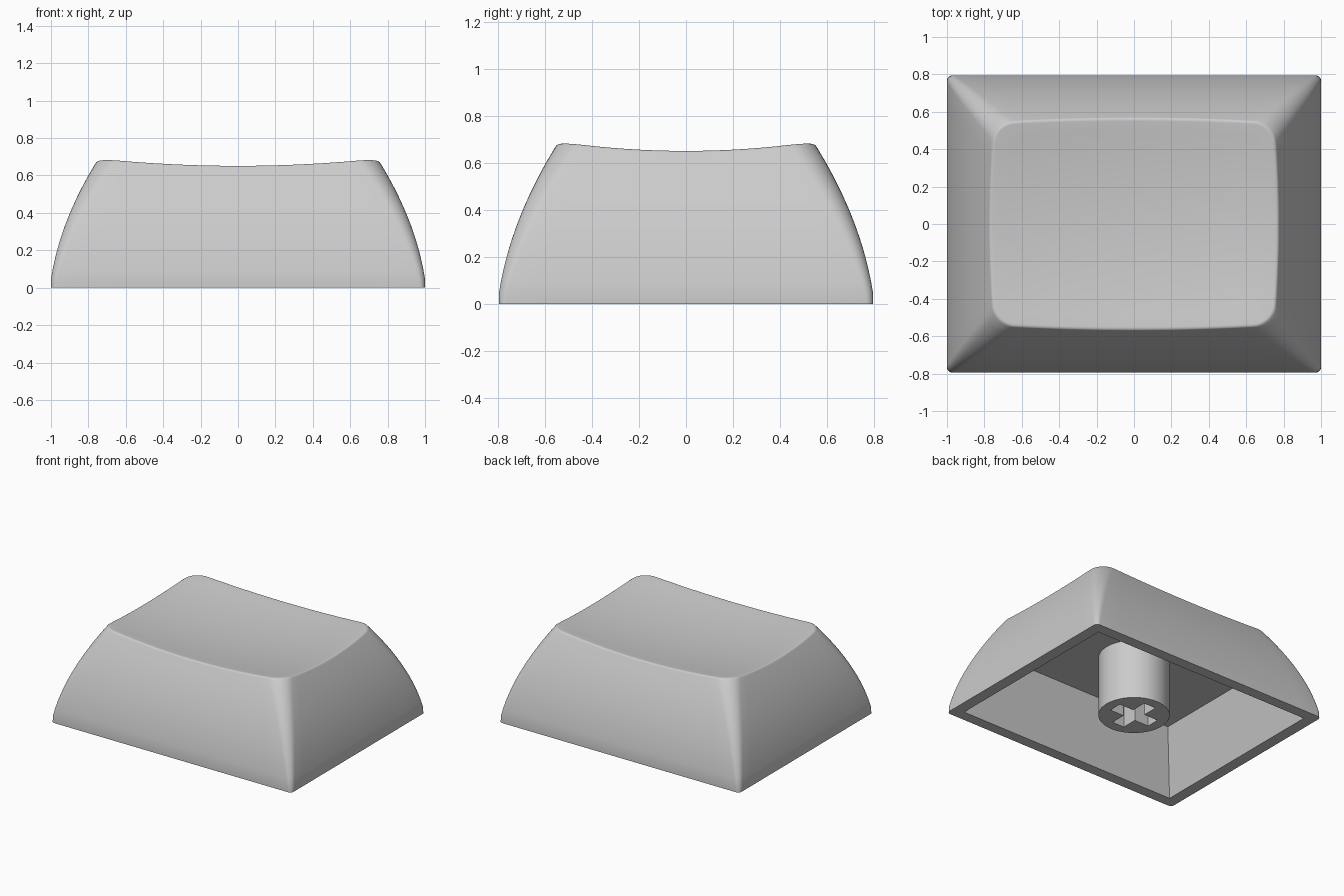
import bpy
import bmesh
from math import sin, cos, pi, radians

if "Cube" in bpy.data.objects:
    bpy.data.objects.remove(bpy.data.objects["Cube"], do_unlink=True)

grey = bpy.data.materials.new("grey plastic")
grey.use_nodes = True
grey.diffuse_color = (0.6, 0.6, 0.6, 1)
grey.node_tree.nodes["Principled BSDF"].inputs["Base Color"].default_value = (0.6, 0.6, 0.6, 1)

HALF_X, HALF_Y = 1.0, 0.795
FILLET = 0.025
CEILING = 0.45


def finish(bm, name):
    bmesh.ops.recalc_face_normals(bm, faces=bm.faces)
    mesh = bpy.data.meshes.new(name)
    bm.to_mesh(mesh)
    bm.free()
    mesh.materials.append(grey)
    obj = bpy.data.objects.new(name, mesh)
    bpy.context.collection.objects.link(obj)
    bpy.ops.object.select_all(action="DESELECT")
    obj.select_set(True)
    bpy.context.view_layer.objects.active = obj
    bpy.ops.object.shade_smooth_by_angle(angle=radians(35))


def loop_edges(bm, verts):
    edges = []
    for a, b in zip(verts, verts[1:] + verts[:1]):
        edges.append(bm.edges.get((a, b)) or bm.edges.new((a, b)))
    return edges


def bridge(bm, low, high):
    for i in range(len(low)):
        j = (i + 1) % len(low)
        bm.faces.new((low[i], low[j], high[j], high[i]))


def fill_between(bm, outer, inner):
    edges = loop_edges(bm, outer) + loop_edges(bm, inner)
    bmesh.ops.triangle_fill(bm, edges=edges, use_beauty=True)


# Stations round a rounded rectangle: side position and outward direction
stations = []
SIDE, ARC = 14, 8
corners = [(1, 1), (-1, 1), (-1, -1), (1, -1)]
for q, (cx, cy) in enumerate(corners):
    for i in range(ARC + 1):
        a = (q + i / ARC) * pi / 2
        stations.append((cx, cy, cos(a), sin(a)))
    nx, ny = corners[(q + 1) % 4]
    a = (q + 1) * pi / 2
    for i in range(1, SIDE):
        f = i / SIDE
        stations.append((cx + (nx - cx) * f, cy + (ny - cy) * f, cos(a), sin(a)))


def outline(station, z, offset=0):
    cx, cy, nx, ny = station
    h = max(z - 0.045, 0)
    inset = 0.155 * h + 0.37 * h * h + offset
    r = 0.03 + 0.12 * z - offset
    return (cx * (HALF_X - inset - r) + nx * r, cy * (HALF_Y - inset - r) + ny * r)


def dish(x, y):
    return 0.608 + 0.075 * x * x + 0.142 * y * y


rim = []
for s in stations:
    z = 0.65
    for _ in range(6):
        z = dish(*outline(s, z))
    rim.append(z)

# Cap shell: curved sides
bm = bmesh.new()
rings = []
LEVELS = 14
start = radians(33)
for level in range(LEVELS + 1):
    ring = []
    for s, top in zip(stations, rim):
        z = level / LEVELS * (top - FILLET * (1 - sin(start)))
        ring.append(bm.verts.new((*outline(s, z), z)))
    rings.append(ring)

# Rounded rim
for step in range(1, 6):
    a = start + (pi / 2 - start) * step / 5
    ring = []
    for s, top in zip(stations, rim):
        x, y = outline(s, top, FILLET * (0.543 - cos(a)))
        ring.append(bm.verts.new((x, y, dish(x, y) - FILLET * (1 - sin(a)))))
    rings.append(ring)

# Dished top
edge = [v.co.copy() for v in rings[-1]]
for step in range(1, 10):
    k = 1 - step / 10
    rings.append([bm.verts.new((c.x * k, c.y * k, dish(c.x * k, c.y * k))) for c in edge])
for low, high in zip(rings, rings[1:]):
    bridge(bm, low, high)
centre = bm.verts.new((0, 0, dish(0, 0)))
for a, b in zip(rings[-1], rings[-1][1:] + rings[-1][:1]):
    bm.faces.new((a, b, centre))

# Hollow underside with tapered walls and a flat ceiling
opening = [bm.verts.new((x * 0.915, y * 0.713, 0)) for x, y in corners]
ceiling = [bm.verts.new((x * 0.78, y * 0.57, CEILING)) for x, y in corners]
bridge(bm, opening, ceiling)
bm.faces.new(ceiling)
fill_between(bm, rings[0], opening)
finish(bm, "cap_shell")

# Round stem with a cross-shaped socket
bm = bmesh.new()
circle = [bm.verts.new((0.243 * cos(i * pi / 32), 0.243 * sin(i * pi / 32), 0)) for i in range(64)]
LONG, THIN = 0.168, 0.05
cross = []
for q in range(4):
    c, s = round(cos(q * pi / 2)), round(sin(q * pi / 2))
    for x, y in ((LONG, -THIN), (LONG, THIN), (THIN, THIN)):
        cross.append(bm.verts.new((x * c - y * s, x * s + y * c, 0)))
fill_between(bm, circle, cross)
for loop in (circle, cross):
    top = [bm.verts.new((v.co.x, v.co.y, CEILING)) for v in loop]
    bridge(bm, loop, top)
finish(bm, "stem")
